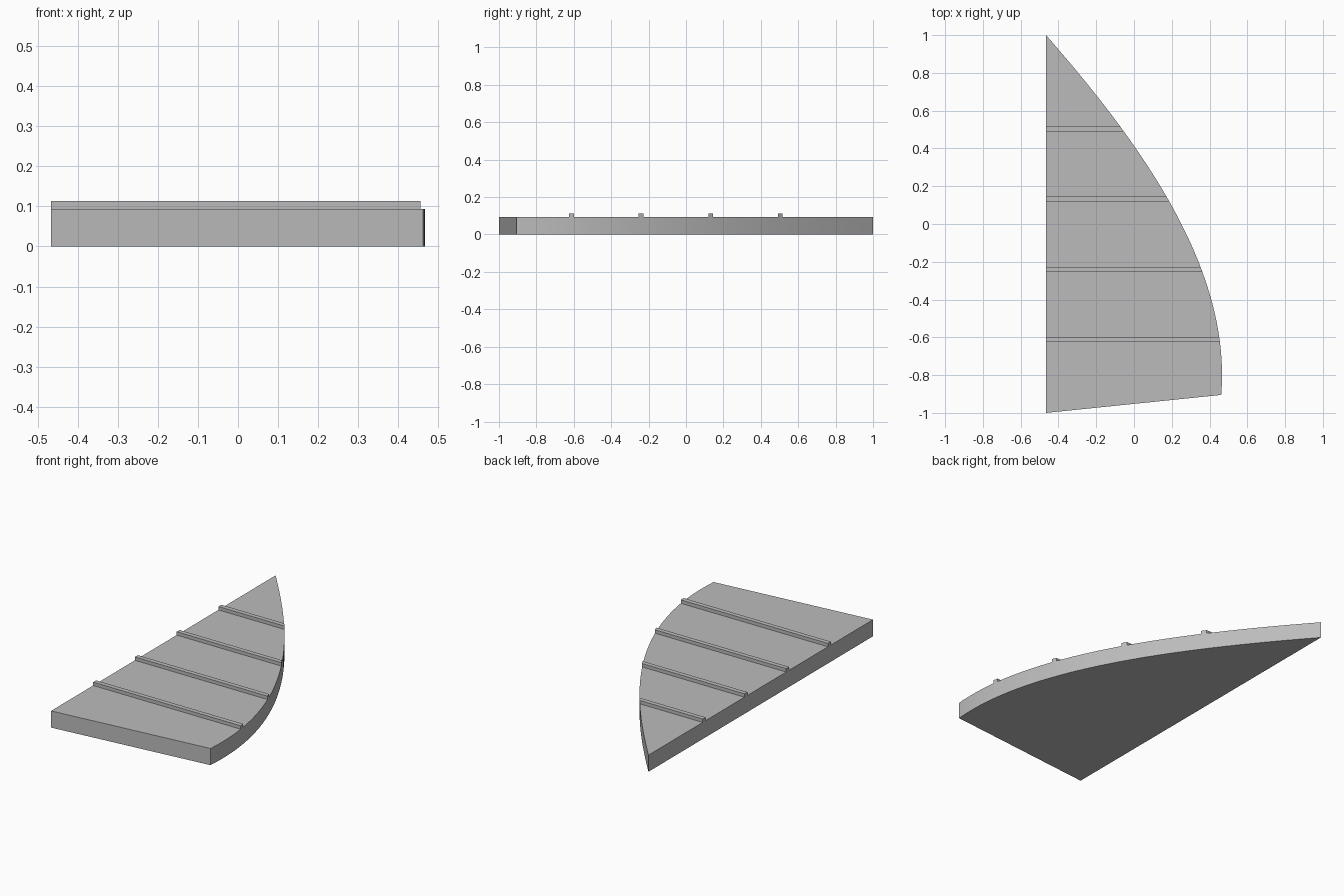
import bpy, bmesh

cube = bpy.data.objects.get("Cube")
if cube:
    bpy.data.objects.remove(cube, do_unlink=True)

LEFT, RIGHT = -0.466, 0.466
CORNER_Y, BACK_Y = -0.905, 1.0
SLAB_TOP, RIB_TOP, RIB_WIDTH = 0.094, 0.113, 0.026

grey = bpy.data.materials.new("plain grey")
grey.use_nodes = True
colour = (0.5, 0.5, 0.5, 1)
grey.diffuse_color = colour
grey.node_tree.nodes["Principled BSDF"].inputs["Base Color"].default_value = colour


def curved_edge(y):
    """x of the bowed side at a given y."""
    s = y + 0.8
    return RIGHT - s * s * (0.375 - 0.0485 * s)


def curve_points(y0, y1, steps):
    ys = [y0 + (y1 - y0) * i / steps for i in range(steps + 1)]
    return [(max(curved_edge(y), LEFT), y) for y in ys]


def prism(name, outline, z0, z1):
    """Extrude a flat outline upwards into a solid."""
    bm = bmesh.new()
    base = bm.faces.new([bm.verts.new((x, y, z0)) for x, y in outline])
    top = bmesh.ops.extrude_face_region(bm, geom=[base])["geom"]
    verts = [g for g in top if isinstance(g, bmesh.types.BMVert)]
    bmesh.ops.translate(bm, verts=verts, vec=(0, 0, z1 - z0))
    bmesh.ops.recalc_face_normals(bm, faces=bm.faces)
    mesh = bpy.data.meshes.new(name)
    bm.to_mesh(mesh)
    bm.free()
    mesh.materials.append(grey)
    obj = bpy.data.objects.new(name, mesh)
    bpy.context.collection.objects.link(obj)
    bpy.ops.object.select_all(action="DESELECT")
    obj.select_set(True)
    bpy.context.view_layer.objects.active = obj
    bpy.ops.object.shade_smooth_by_angle()
    return obj


# Slab with a straight side, a slanted front and a bowed side
bow = curve_points(CORNER_Y, BACK_Y, 48)
bow[-1] = (LEFT, BACK_Y)
prism("slab", [(LEFT, -1)] + bow, 0, SLAB_TOP)

# Four raised ribs, trimmed to the bowed side
for i in range(4):
    y = 0.504 - 0.372 * i
    y0, y1 = y - RIB_WIDTH / 2, y + RIB_WIDTH / 2
    outline = [(LEFT, y0)] + curve_points(y0, y1, 2) + [(LEFT, y1)]
    prism(f"rib_{i + 1}", outline, SLAB_TOP, RIB_TOP)
